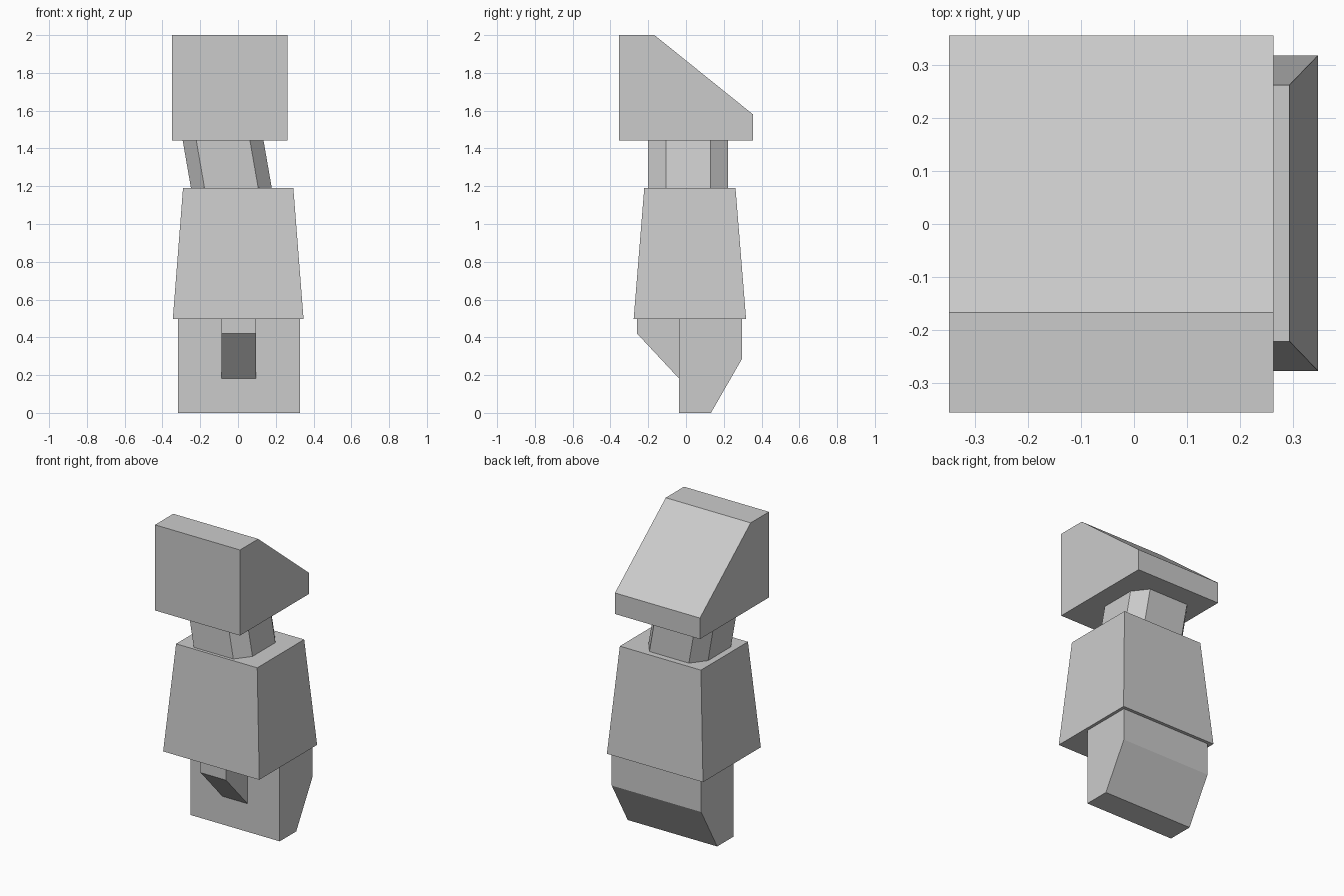
import bpy

if "Cube" in bpy.data.objects:
    bpy.data.objects.remove(bpy.data.objects["Cube"])


def loft(name, start, end):
    """Closed solid between two matching outlines, with capped ends."""
    n = len(start)
    faces = [(i, (i + 1) % n, n + (i + 1) % n, n + i) for i in range(n)]
    faces += [tuple(reversed(range(n))), tuple(range(n, 2 * n))]
    mesh = bpy.data.meshes.new(name)
    mesh.from_pydata(start + end, [], faces)
    mesh.update()
    obj = bpy.data.objects.new(name, mesh)
    bpy.context.collection.objects.link(obj)
    return obj


def side_profile(name, profile, x0, x1):
    """Extrude a counter-clockwise (y, z) profile along x."""
    return loft(name, [(x0, y, z) for y, z in profile],
                [(x1, y, z) for y, z in profile])


def rect(x0, x1, y0, y1, z):
    return [(x0, y0, z), (x1, y0, z), (x1, y1, z), (x0, y1, z)]


def octagon(cx, cy, rx, ry, chamfer_x, chamfer_y, z):
    ix, iy = rx - chamfer_x, ry - chamfer_y
    corners = [(-ix, -ry), (ix, -ry), (rx, -iy), (rx, iy),
               (ix, ry), (-ix, ry), (-rx, iy), (-rx, -iy)]
    return [(cx + x, cy + y, z) for x, y in corners]


BASE_TOP, BODY_TOP, NECK_TOP = 0.497, 1.19, 1.443

# Base block with its sloped rear underside
side_profile("base_block", [(-0.038, 0), (0.132, 0), (0.297, 0.287),
                            (0.297, BASE_TOP), (-0.038, BASE_TOP)], -0.317, 0.327)

# Narrow wedge on the front of the base
side_profile("front_wedge", [(-0.26, 0.421), (-0.038, 0.183),
                             (-0.038, BASE_TOP), (-0.26, BASE_TOP)], -0.087, 0.096)

# Tapered body
loft("body", rect(-0.345, 0.347, -0.277, 0.318, BASE_TOP),
     rect(-0.291, 0.293, -0.221, 0.262, BODY_TOP))

# Octagonal neck leaning to the left
loft("neck", octagon(-0.035, 0.011, 0.214, 0.212, 0.072, 0.094, BODY_TOP),
     octagon(-0.079, 0.011, 0.214, 0.212, 0.072, 0.094, NECK_TOP))

# Head block with its sloped back
side_profile("head", [(-0.355, NECK_TOP), (0.355, NECK_TOP), (0.355, 1.58),
                      (-0.167, 2.0), (-0.355, 2.0)], -0.349, 0.263)
